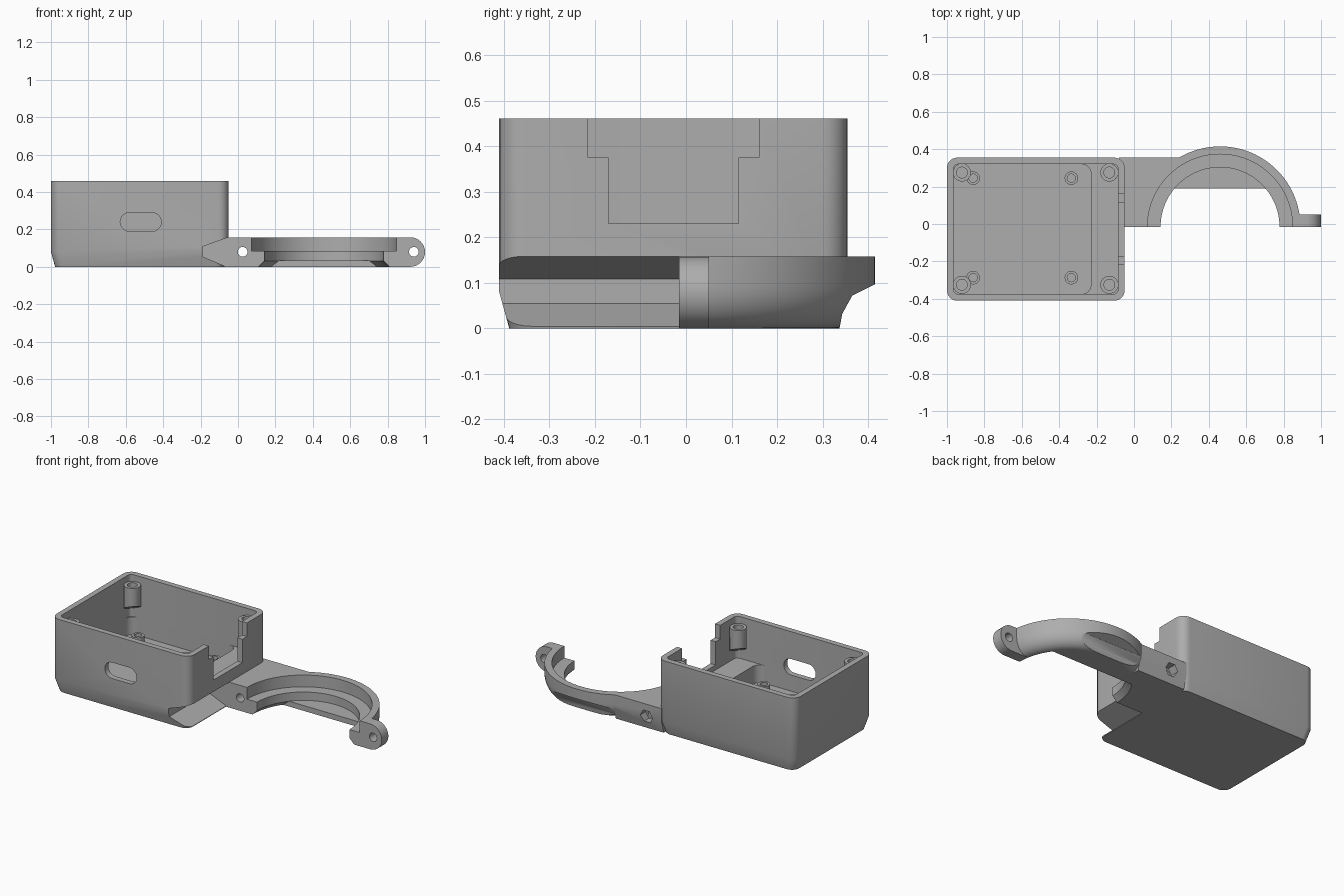
import bpy, bmesh, math
from math import cos, sin, pi
from mathutils import Vector

cube = bpy.data.objects.get("Cube")
if cube:
    bpy.data.objects.remove(cube, do_unlink=True)

GREY = (0.42, 0.42, 0.42, 1)
mat = bpy.data.materials.new("plain grey")
mat.use_nodes = True
mat.diffuse_color = GREY
mat.node_tree.nodes["Principled BSDF"].inputs["Base Color"].default_value = GREY


def loft(name, loops):
    """Skin a stack of equal-sized loops and cap both ends."""
    bm = bmesh.new()
    rings = [[bm.verts.new(p) for p in loop] for loop in loops]
    n = len(rings[0])
    for a, b in zip(rings, rings[1:]):
        for i in range(n):
            j = (i + 1) % n
            bm.faces.new((a[i], a[j], b[j], b[i]))
    bm.faces.new(rings[0])
    bm.faces.new(rings[-1])
    bmesh.ops.recalc_face_normals(bm, faces=bm.faces)
    mesh = bpy.data.meshes.new(name)
    bm.to_mesh(mesh)
    bm.free()
    mesh.materials.append(mat)
    ob = bpy.data.objects.new(name, mesh)
    bpy.context.collection.objects.link(ob)
    return ob


def prism(name, pts, axis, lo, hi):
    """Extrude a 2D outline along the x or y axis."""
    place = {"x": lambda p, d: (d, p[0], p[1]), "y": lambda p, d: (p[0], d, p[1])}[axis]
    return loft(name, [[place(p, d) for p in pts] for d in (lo, hi)])


def block(name, x0, x1, y0, y1, z0, z1):
    return prism(name, [(x0, z0), (x1, z0), (x1, z1), (x0, z1)], "y", y0, y1)


def arc(cx, cy, r, a0, a1, n):
    return [(cx + r * cos(a0 + (a1 - a0) * i / n), cy + r * sin(a0 + (a1 - a0) * i / n))
            for i in range(n + 1)]


def circle(cx, cy, r, n=32):
    return arc(cx, cy, r, 0, 2 * pi, n)[:-1]


def rounded(x0, x1, y0, y1, r, z):
    corners = [(x1 - r, y1 - r), (x0 + r, y1 - r), (x0 + r, y0 + r), (x1 - r, y0 + r)]
    return [(x, y, z) for k, c in enumerate(corners)
            for x, y in arc(*c, r, k * pi / 2, (k + 1) * pi / 2, 6)]


def turned(name, cx, cy, profile, n=32):
    """Stack of circles given as (radius, height)."""
    return loft(name, [[(x, y, z) for x, y in circle(cx, cy, r, n)] for r, z in profile])


def combine(ob, other, op="DIFFERENCE"):
    mod = ob.modifiers.new("bool", "BOOLEAN")
    mod.operation, mod.object, mod.solver = op, other, "EXACT"
    bpy.context.view_layer.objects.active = ob
    bpy.ops.object.modifier_apply(modifier=mod.name)
    bpy.data.objects.remove(other, do_unlink=True)


# Box shell with a shallow ledge inside the open end
X0, X1, Y0, Y1, TOP, W = -1.0, -0.05, -0.41, 0.355, 0.46, 0.035
FLOOR, LEDGE = 0.09, 0.2


def outline(inset, z, r, x_end=X1):
    return rounded(X0 + inset, x_end - inset, Y0 + inset, Y1 - inset, r, z)


box = loft("box_shell", [
    outline(0.022, 0, 0.05), outline(0, 0.08, 0.055), outline(0, TOP, 0.055),
    outline(W, TOP, 0.025), outline(W, LEDGE, 0.025),
    outline(W, LEDGE, 0.05, -0.23 + W), outline(W, FLOOR, 0.05, -0.23 + W)])

# Side slot, stepped end opening and clamp notch
slot = arc(-0.46, 0.24, 0.05, -pi / 2, pi / 2, 10) + arc(-0.58, 0.24, 0.05, pi / 2, 1.5 * pi, 10)
combine(box, prism("slot_cut", slot, "y", Y0 - 0.1, Y0 + 0.1))
step = [(-0.17, 0.23), (0.115, 0.23), (0.115, 0.375), (0.16, 0.375),
        (0.16, 0.6), (-0.215, 0.6), (-0.215, 0.375), (-0.17, 0.375)]
combine(box, prism("end_cut", step, "x", -0.11, 0.1))
notch = [(-0.19, 0.055), (-0.06, 0), (-0.02, -0.02), (0.1, -0.02),
         (0.1, 0.158), (-0.05, 0.158), (-0.19, 0.108)]
combine(box, prism("notch_cut", notch, "y", Y0 - 0.1, -0.015))

# Board standoffs and hanging lid screw posts
parts = [box]
for i, x in enumerate((-0.86, -0.335)):
    for j, y in enumerate((-0.287, 0.245)):
        parts.append(turned(f"standoff_{i}{j}", x, y, [
            (0.036, FLOOR - 0.01), (0.036, 0.135), (0.022, 0.135), (0.022, FLOOR)], 24))
for i, x in enumerate((-0.92, -0.132)):
    for j, y in enumerate((-0.325, 0.275)):
        post = turned(f"screw_post_{i}{j}", x, y, [
            (0.048, 0.28), (0.048, 0.42), (0.029, 0.42), (0.029, 0.35)])
        out = Vector((2 * i - 1, 2 * j - 1))
        for v in post.data.vertices:
            if v.co.z < 0.3:
                v.co.z -= 0.4 * (v.co.xy - Vector((x, y))).dot(out)
        parts.append(post)

# Half-ring clamp: a rounded disc trimmed flat at its rear underside
CX, CY = 0.46, -0.015
under = [(0.355 + 0.075 * sin(a), 0.095 - 0.095 * cos(a))
         for a in [k * pi / 16 for k in range(9)]]
clamp = turned("ring_clamp", CX, CY, under + [(0.43, 0.158)], 96)
rear = [(0.415, 0.097), (0.365, 0.072), (0.343, 0.032), (0.335, -0.01), (0.6, -0.01), (0.6, 0.097)]
combine(clamp, prism("rear_cut", rear, "x", CX - 0.26, CX + 0.5))
arm = [(CY, 0), (Y1 - 0.022, 0), (Y1, 0.08), (Y1, 0.158), (CY, 0.158)]
combine(clamp, prism("arm", arm, "x", -0.08, 0.25), "UNION")

# Rounded end tab
tab = [(0.86, 0.158)] + arc(0.921, 0.079, 0.079, pi / 2, -pi / 2, 16) + [(0.8, 0)]
combine(clamp, prism("tab", tab, "y", CY, 0.05), "UNION")

# Stepped bore, open front half, bolt holes and nut pocket
combine(clamp, turned("bore_cut", CX, CY, [
    (0.35, -0.02), (0.35, 0), (0.318, 0.032), (0.318, 0.085), (0.388, 0.085), (0.388, 0.3)], 96))
combine(clamp, block("half_cut", 0, 1.2, -0.6, CY, -0.1, 0.3))
for x in (0.025, 0.94):
    combine(clamp, prism("bolt_cut", circle(x, 0.08, 0.026, 24), "y", -0.1, 0.5))
combine(clamp, prism("nut_cut", circle(0.025, 0.08, 0.042, 6), "y", 0.3, 0.5))
parts.append(clamp)

# Thin plate closing the underside of the ring
R = 0.352
a = math.asin(0.205 / R)
seg = arc(CX, CY, R, a, pi - a, 40)
parts.append(loft("ring_floor", [[(x, y, z) for x, y in seg] for z in (0, 0.033)]))

bpy.ops.object.select_all(action="DESELECT")
for ob in parts:
    ob.select_set(True)
bpy.context.view_layer.objects.active = box
bpy.ops.object.shade_smooth_by_angle(angle=math.radians(30))
